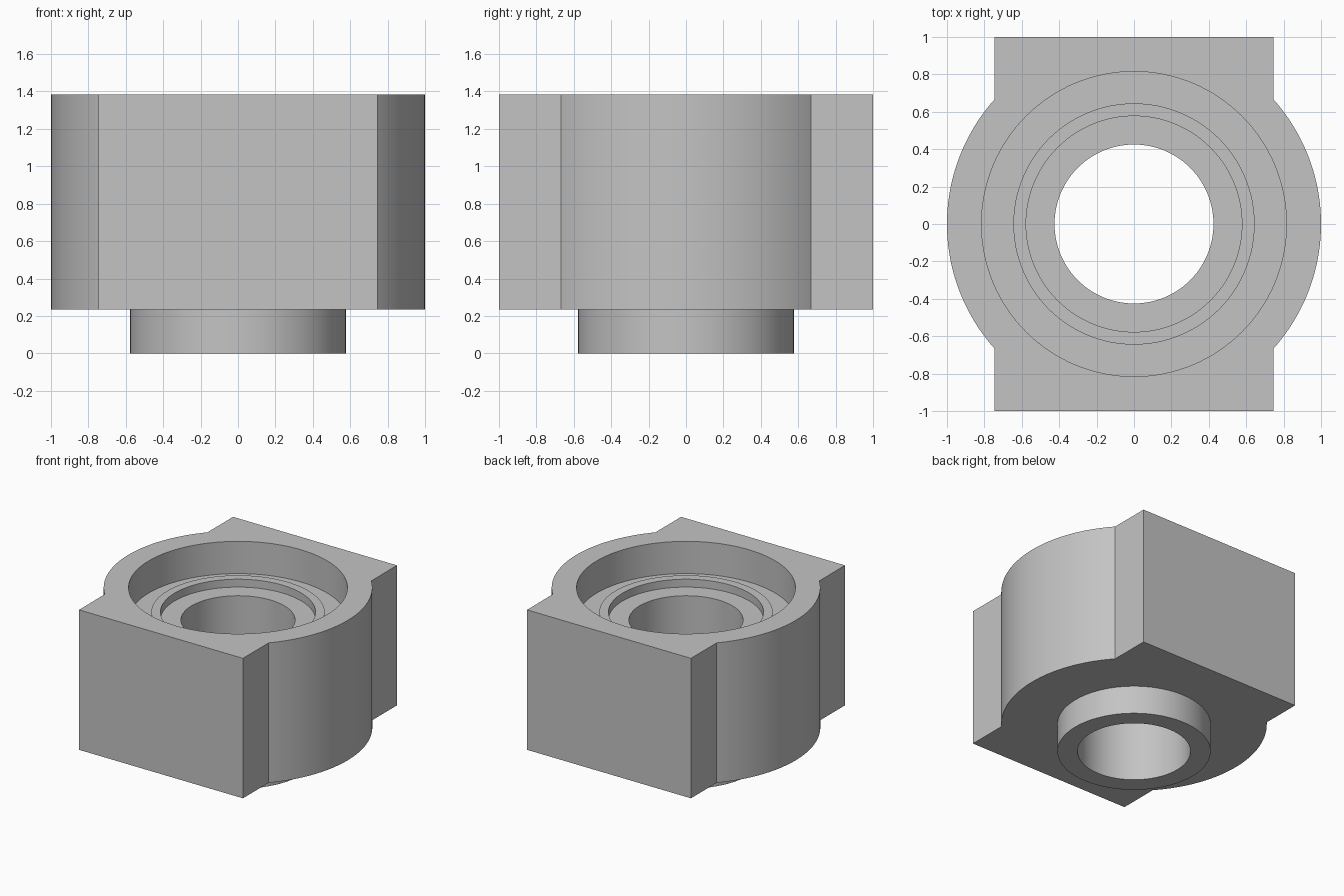
import bpy
import bmesh
from math import acos, cos, sin, radians

cube = bpy.data.objects.get("Cube")
if cube:
    bpy.data.objects.remove(cube, do_unlink=True)

SEGMENTS = 128
HALF_WIDTH = 0.745       # half width of the flat front and back pads
BODY_BOTTOM, BODY_TOP = 0.235, 1.385
FLOOR = 1.12             # floor of the upper recess

grey = bpy.data.materials.new("plain grey")
grey.use_nodes = True
grey.diffuse_color = (0.55, 0.55, 0.55, 1)
grey.node_tree.nodes["Principled BSDF"].inputs["Base Color"].default_value = grey.diffuse_color


def prism(name, outline, bottom, top):
    """Extrude a closed outline between two heights."""
    bm = bmesh.new()
    base = bm.faces.new([bm.verts.new((x, y, bottom)) for x, y in outline])
    side = bmesh.ops.extrude_face_region(bm, geom=[base])["geom"]
    verts = [v for v in side if isinstance(v, bmesh.types.BMVert)]
    bmesh.ops.translate(bm, verts=verts, vec=(0, 0, top - bottom))
    bmesh.ops.recalc_face_normals(bm, faces=bm.faces)
    mesh = bpy.data.meshes.new(name)
    bm.to_mesh(mesh)
    bm.free()
    mesh.materials.append(grey)
    obj = bpy.data.objects.new(name, mesh)
    bpy.context.collection.objects.link(obj)
    return obj


def arc(start, end, count, radius=1):
    angles = [start + (end - start) * i / count for i in range(count + 1)]
    return [(radius * cos(a), radius * sin(a)) for a in angles]


def disc(name, radius, bottom, top):
    return prism(name, arc(0, radians(360), SEGMENTS, radius)[:-1], bottom, top)


def combine(target, tool, operation):
    """Apply a boolean and remove its helper."""
    mod = target.modifiers.new(tool.name, "BOOLEAN")
    mod.operation = operation
    mod.solver = "EXACT"
    mod.object = tool
    bpy.context.view_layer.objects.active = target
    bpy.ops.object.modifier_apply(modifier=mod.name)
    bpy.data.objects.remove(tool, do_unlink=True)


# Body: round sides with square pads at the front and back
corner = acos(HALF_WIDTH)
right_side = arc(-corner, corner, 48) + [(HALF_WIDTH, 1)]
right_side.insert(0, (HALF_WIDTH, -1))
left_side = [(-x, -y) for x, y in right_side]
housing = prism("housing", right_side + left_side, BODY_BOTTOM, BODY_TOP)

# Recess, raised ring, lower spigot and through bore
combine(housing, disc("recess", 0.815, FLOOR, BODY_TOP + 0.2), "DIFFERENCE")
combine(housing, disc("raised_ring", 0.645, 1.0, 1.185), "UNION")
combine(housing, disc("ring_opening", 0.577, FLOOR, BODY_TOP), "DIFFERENCE")
combine(housing, disc("spigot", 0.577, 0, 0.6), "UNION")
combine(housing, disc("bore", 0.425, -0.2, BODY_TOP), "DIFFERENCE")

# Smooth round walls with crisp edges
bpy.ops.object.select_all(action="DESELECT")
housing.select_set(True)
bpy.context.view_layer.objects.active = housing
bpy.ops.object.shade_smooth_by_angle(angle=radians(30))
